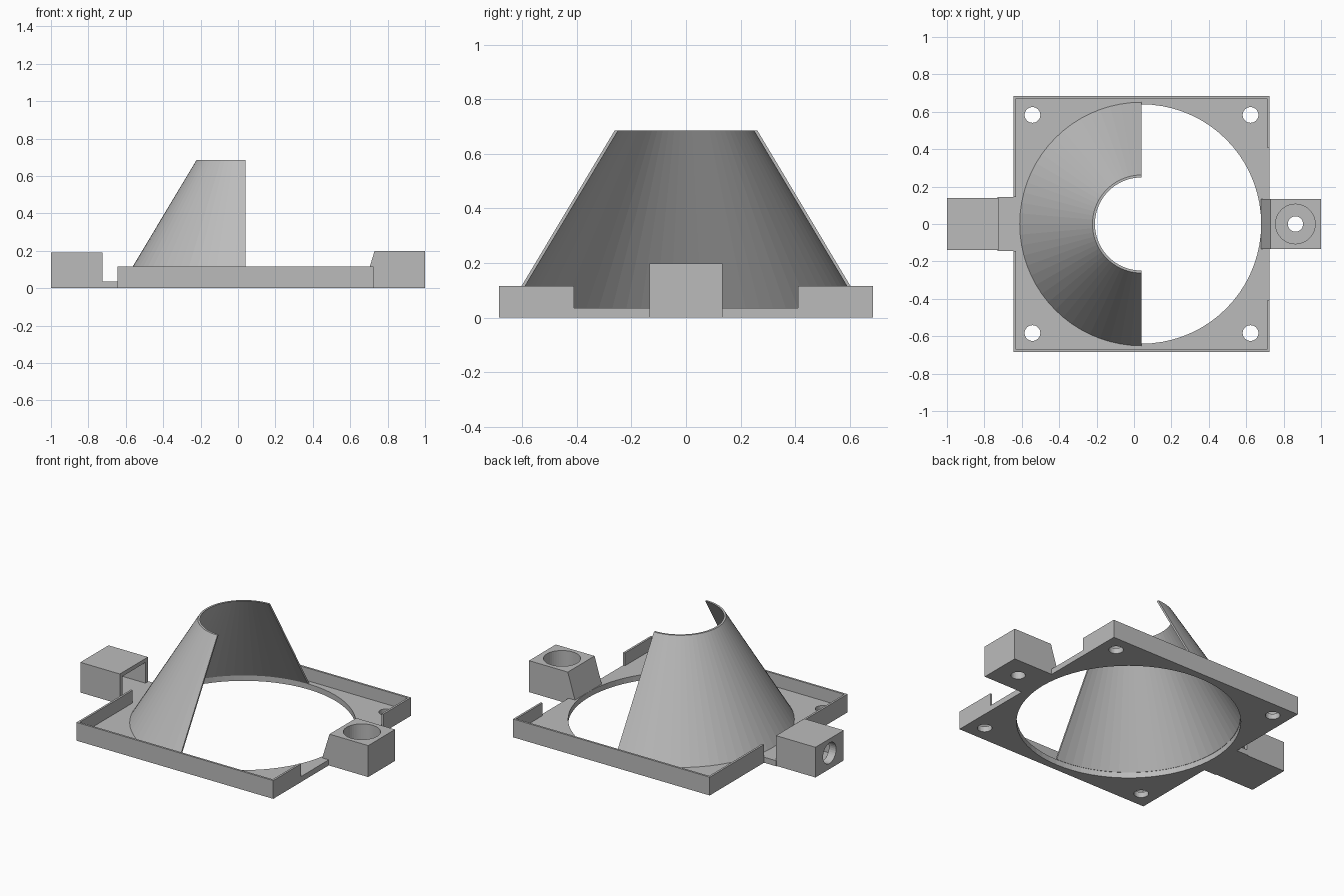
import bpy, bmesh, math
from mathutils import Matrix, Vector

cube = bpy.data.objects.get("Cube")
if cube:
    bpy.data.objects.remove(cube, do_unlink=True)

CX = 0.04          # centre of the plate and funnel
HALF = 0.685       # half side of the plate
FLOOR = 0.035      # plate thickness
RIM = 0.115        # rim height
WALL = 0.013

grey = bpy.data.materials.new("plain grey")
grey.use_nodes = True
grey.diffuse_color = (0.5, 0.5, 0.5, 1)
grey.node_tree.nodes["Principled BSDF"].inputs["Base Color"].default_value = (0.5, 0.5, 0.5, 1)


def finish(name, bm):
    bmesh.ops.recalc_face_normals(bm, faces=bm.faces[:])
    mesh = bpy.data.meshes.new(name)
    bm.to_mesh(mesh)
    bm.free()
    mesh.materials.append(grey)
    ob = bpy.data.objects.new(name, mesh)
    bpy.context.collection.objects.link(ob)
    return ob


def box(name, x0, x1, y0, y1, z0, z1):
    bm = bmesh.new()
    bmesh.ops.create_cube(bm, size=1)
    for v in bm.verts:
        v.co = Vector(((x0 + x1) / 2 + v.co.x * (x1 - x0),
                       (y0 + y1) / 2 + v.co.y * (y1 - y0),
                       (z0 + z1) / 2 + v.co.z * (z1 - z0)))
    return finish(name, bm)


def cylinder(name, centre, r, depth, segments=48, axis="Z"):
    bm = bmesh.new()
    turn = Matrix.Rotation(math.pi / 2, 4, "Y") if axis == "X" else Matrix()
    bmesh.ops.create_cone(bm, cap_ends=True, segments=segments, radius1=r, radius2=r,
                          depth=depth, matrix=Matrix.Translation(centre) @ turn)
    return finish(name, bm)


def cut(ob, cutters):
    """Subtract each cutter, then throw it away."""
    bpy.context.view_layer.objects.active = ob
    for c in cutters:
        c.hide_render = True
        mod = ob.modifiers.new("cut", "BOOLEAN")
        mod.operation = "DIFFERENCE"
        mod.solver = "EXACT"
        mod.object = c
        bpy.ops.object.modifier_apply(modifier=mod.name)
        bpy.data.objects.remove(c, do_unlink=True)


# Base plate with the large opening and four screw holes
plate = box("base_plate", CX - HALF, CX + HALF, -HALF, HALF, 0, FLOOR)
cutters = [cylinder("opening_cutter", (CX, 0, 0), 0.64, 0.2, 72)]
for sx in (-1, 1):
    for sy in (-1, 1):
        cutters.append(cylinder("screw_cutter", (CX + sx * 0.583, sy * 0.583, 0), 0.042, 0.2, 32))
cut(plate, cutters)

# Raised rim, open in the middle of both ends
rim = box("rim", CX - HALF, CX + HALF, -HALF, HALF, FLOOR, RIM)
inner = HALF - WALL
cut(rim, [box("rim_cutter", CX - inner, CX + inner, -inner, inner, -0.1, 0.3),
          box("wide_gap_cutter", 0.6, 0.9, -0.41, 0.41, -0.1, 0.3),
          box("narrow_gap_cutter", -0.8, -0.5, -0.145, 0.145, -0.1, 0.3)])

# Half funnel: a thin slanted profile swept through half a turn
bm = bmesh.new()
profile = [(0.638, FLOOR), (0.651, FLOOR), (0.262, 0.685), (0.249, 0.685)]
verts = [bm.verts.new((CX, r, z)) for r, z in profile]
face = bm.faces.new(verts)
bmesh.ops.spin(bm, geom=[face] + face.edges[:] + verts, cent=(CX, 0, 0), axis=(0, 0, 1),
               angle=math.pi, steps=36, use_duplicate=False)
finish("half_funnel", bm)

# Left-hand mount: tab, block with a nut pocket and a cross bore
box("mount_tab", -0.73, CX - HALF, -0.145, 0.145, 0, FLOOR)
block = box("pocket_block", -1, -0.725, -0.14, 0.14, 0, 0.19)
cut(block, [box("pocket_cutter", -0.95, -0.6, -0.115, 0.115, FLOOR, 0.165),
            cylinder("bore_cutter", (-0.95, 0, 0.1), 0.065, 0.3, 32, "X")])

# Right-hand mount: slope-fronted block with a stepped vertical bore
bm = bmesh.new()
side = [(0.725, 0), (1, 0), (1, 0.198), (0.73, 0.198), (0.68, FLOOR), (0.725, FLOOR)]
face = bm.faces.new([bm.verts.new((x, -0.133, z)) for x, z in side])
swept = bmesh.ops.extrude_face_region(bm, geom=[face])["geom"]
bmesh.ops.translate(bm, vec=(0, 0.266, 0), verts=[g for g in swept if isinstance(g, bmesh.types.BMVert)])
block = finish("bore_block", bm)
cut(block, [cylinder("recess_cutter", (0.863, 0, 0.2), 0.106, 0.3),
            cylinder("through_cutter", (0.863, 0, 0), 0.041, 0.5, 32)])
